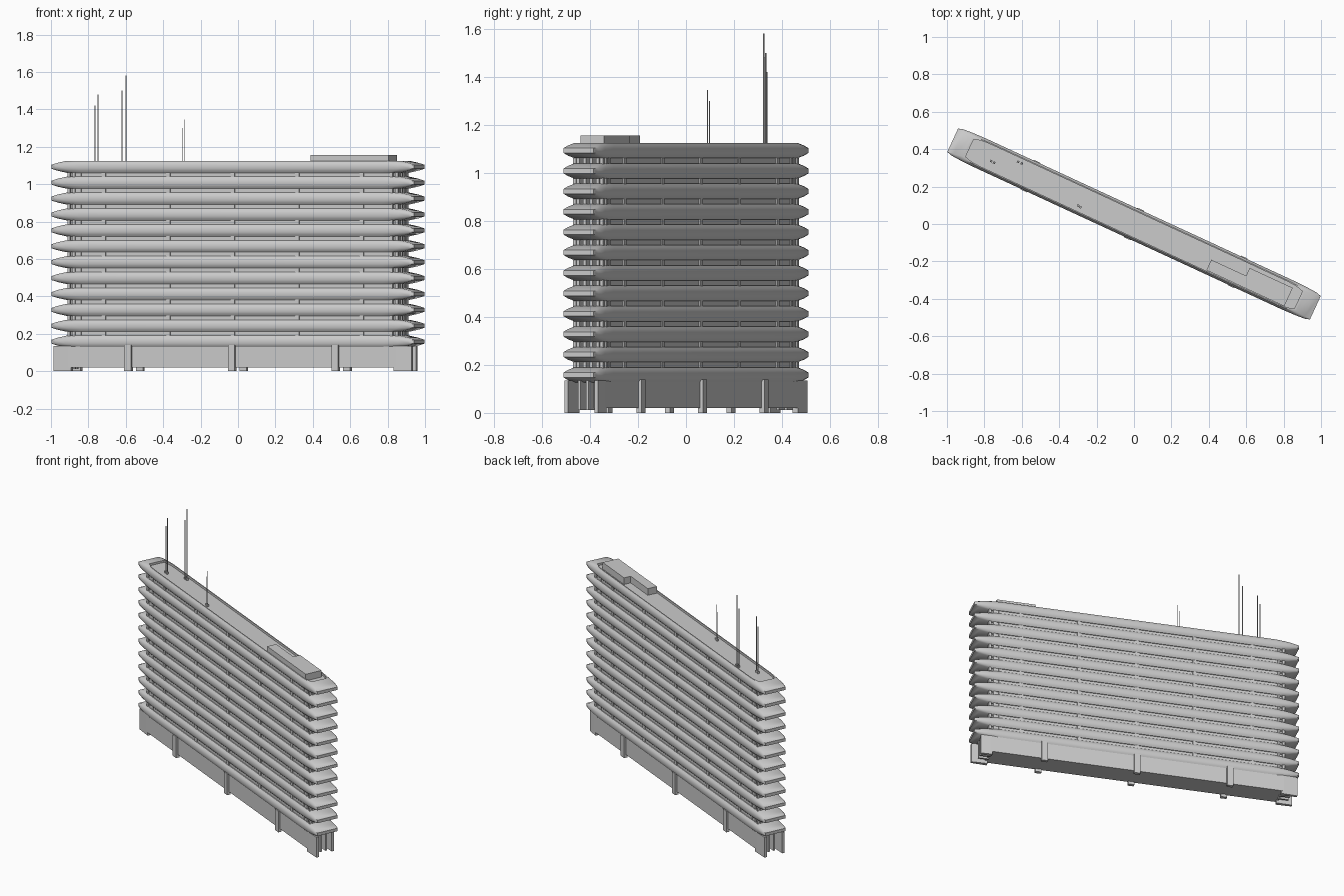
import bpy, bmesh, math

if "Cube" in bpy.data.objects:
    bpy.data.objects.remove(bpy.data.objects["Cube"])

ANG = math.radians(-24.8)   # whole slab is turned about z
PITCH = 0.085               # storey height
FIRST = 0.158               # centre of the lowest band


def finish(name, bm, smooth=False):
    bmesh.ops.recalc_face_normals(bm, faces=bm.faces)
    me = bpy.data.meshes.new(name)
    bm.to_mesh(me)
    bm.free()
    ob = bpy.data.objects.new(name, me)
    bpy.context.collection.objects.link(ob)
    ob.rotation_euler.z = ANG
    if smooth:
        bpy.ops.object.select_all(action='DESELECT')
        ob.select_set(True)
        bpy.context.view_layer.objects.active = ob
        bpy.ops.object.shade_smooth_by_angle(angle=math.radians(35))
    return ob


def add_prism(bm, pts, z0, z1):
    lo = [bm.verts.new((u, v, z0)) for u, v in pts]
    hi = [bm.verts.new((u, v, z1)) for u, v in pts]
    bm.faces.new(lo)
    bm.faces.new(hi)
    for i in range(len(pts)):
        j = (i + 1) % len(pts)
        bm.faces.new((lo[i], lo[j], hi[j], hi[i]))


def add_box(bm, u0, u1, v0, v1, z0, z1):
    add_prism(bm, [(u0, v0), (u1, v0), (u1, v1), (u0, v1)], z0, z1)


def plan(du, dv):
    # slab outline with gently tapered ends; du draws in the tips, dv the sides
    q = [(0.90 - du * 0.3, 0.083 - dv), (0.98 - du * 0.7, 0.081 - dv),
         (1.04 - du, 0.077 - dv), (1.068 - du, 0.069 - dv)]
    right = q + [(u, -v) for u, v in reversed(q)]
    return right + [(-u, -v) for u, v in right]


def loft(bm, rings):
    loops = [[bm.verts.new((u, v, z)) for u, v in plan(du, dv)] for z, du, dv in rings]
    n = len(loops[0])
    for a, b in zip(loops, loops[1:]):
        for i in range(n):
            j = (i + 1) % n
            bm.faces.new((a[i], a[j], b[j], b[i]))
    bm.faces.new(loops[0])
    bm.faces.new(loops[-1])


# Floor bands with bulging, tapered edges; the topmost has a sunken roof
section = [(-0.032, 0.085, 0.012), (-0.021, 0.035, 0.004), (-0.010, 0.0, 0.0),
           (0.010, 0.0, 0.0), (0.021, 0.035, 0.004), (0.032, 0.085, 0.012)]
for k in range(12):
    zc = FIRST + k * PITCH
    bm = bmesh.new()
    rings = [(zc + z, du, dv) for z, du, dv in section]
    if k == 11:
        rings += [(zc + 0.032, 0.10, 0.018), (zc + 0.018, 0.10, 0.018)]
    loft(bm, rings)
    finish(f"floor_band_{k + 1}", bm, True)

# Recessed core behind the window strips
bm = bmesh.new()
add_box(bm, -0.94, 0.94, -0.066, 0.066, 0.12, 1.085)
finish("window_core", bm)

# Window posts: sparse along the sides, close together around the ends
bm = bmesh.new()
for k in range(11):
    z0 = FIRST + k * PITCH + 0.030
    z1 = z0 + 0.025
    for s in (-1, 1):
        for i in range(-2, 3):
            u = i * 0.38
            add_box(bm, u - 0.012, u + 0.012, s * 0.06, s * 0.072, z0, z1)
        for u in (0.90, 0.935, 0.965):
            for e in (-1, 1):
                add_box(bm, e * u - 0.008, e * u + 0.008, s * 0.055, s * 0.069, z0, z1)
        for v in (-0.045, -0.015, 0.015, 0.045):
            add_box(bm, s * 0.93, s * 0.975, v - 0.007, v + 0.007, z0, z1)
finish("window_posts", bm)

# Ground floor body
bm = bmesh.new()
add_box(bm, -0.965, 0.965, -0.074, 0.074, 0.02, 0.135)
finish("ground_floor", bm)

# Support columns along both long sides
bm = bmesh.new()
for u in (-0.61, 0.0, 0.61):
    for s in (-1, 1):
        add_box(bm, u - 0.02, u + 0.02, s * 0.064, s * 0.087, 0.0, 0.14)
finish("side_columns", bm)

# End fins splaying out from the ground floor
bm = bmesh.new()
for e in (-1, 1):
    for s in (-1, 1):
        tip = 1.025 if e == s == 1 else 1.055
        add_prism(bm, [(e * 0.95, s * 0.05), (e * tip, s * 0.053),
                       (e * tip, s * 0.070), (e * 0.95, s * 0.074)], 0.0, 0.135)
        add_box(bm, e * 0.95, e * 1.02, s * 0.012, s * 0.024, 0.012, 0.135)
finish("end_fins", bm)

# Stepped plant room on the roof
bm = bmesh.new()
add_prism(bm, [(0.455, -0.062), (0.914, -0.062), (0.914, 0.046), (0.66, 0.046),
               (0.66, 0.0), (0.455, 0.0)], 1.09, 1.155)
finish("roof_plant_room", bm)

# Roof masts: position along, across and tip height
masts = [(-0.834, -0.015, 1.42), (-0.816, -0.016, 1.48), (-0.702, 0.042, 1.50),
         (-0.680, 0.042, 1.58), (-0.312, -0.036, 1.30), (-0.298, -0.039, 1.345)]
bm = bmesh.new()
for u, v, top in masts:
    r = 0.003 if top > 1.4 else 0.002
    ring = [(u + r * math.cos(a * math.pi / 3), v + r * math.sin(a * math.pi / 3)) for a in range(6)]
    add_prism(bm, ring, 1.10, top)
    add_box(bm, u - 0.006, u + 0.006, v - 0.006, v + 0.006, 1.10, 1.125)
finish("roof_masts", bm)
